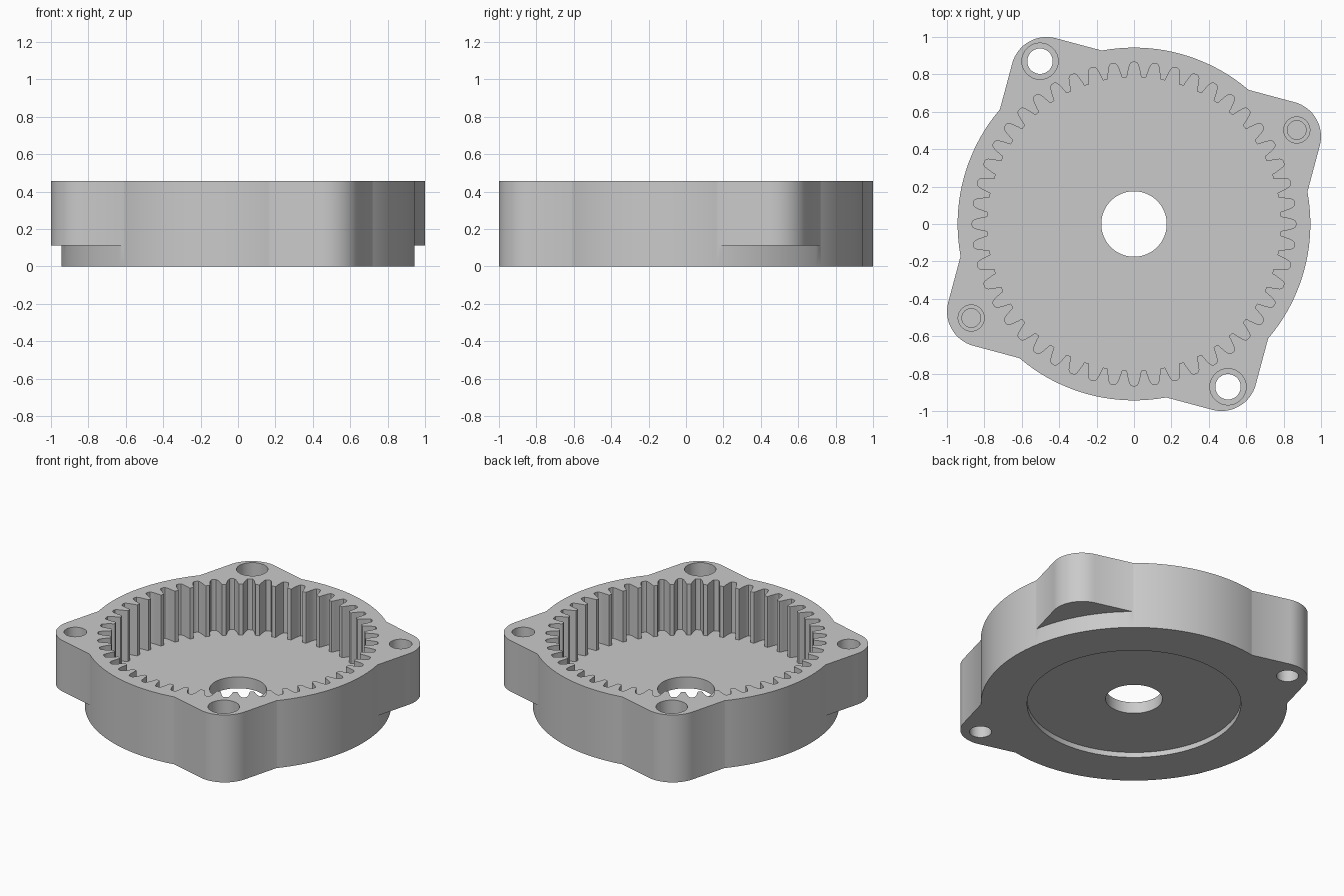
import bpy, bmesh
from math import cos, sin, pi, radians

if "Cube" in bpy.data.objects:
    bpy.data.objects.remove(bpy.data.objects["Cube"])

HEIGHT, BODY_R = 0.458, 0.943
FLOOR_Z, EAR_Z = 0.112, 0.112
EAR_D, EAR_R = 0.935, 0.19
HOLE_D = 1.005
TEETH = 48

grey = bpy.data.materials.new("plain grey")
grey.use_nodes = True
grey.diffuse_color = (0.59, 0.59, 0.59, 1)
grey.node_tree.nodes["Principled BSDF"].inputs["Base Color"].default_value = (0.59, 0.59, 0.59, 1)


def prism(name, points, z0, z1):
    """Extrude a closed outline from z0 to z1."""
    bm = bmesh.new()
    base = bm.faces.new([bm.verts.new((x, y, z0)) for x, y in points])
    top = bmesh.ops.extrude_face_region(bm, geom=[base])["geom"]
    bmesh.ops.translate(bm, vec=(0, 0, z1 - z0),
                        verts=[g for g in top if isinstance(g, bmesh.types.BMVert)])
    bmesh.ops.recalc_face_normals(bm, faces=bm.faces)
    mesh = bpy.data.meshes.new(name)
    bm.to_mesh(mesh)
    bm.free()
    mesh.materials.append(grey)
    obj = bpy.data.objects.new(name, mesh)
    bpy.context.scene.collection.objects.link(obj)
    return obj


def circle(r, n, cx=0, cy=0):
    return [(cx + r * cos(2 * pi * i / n), cy + r * sin(2 * pi * i / n)) for i in range(n)]


def ear_outline(angle):
    """Rounded right-angle corner pointing outward along the angle."""
    arc = [radians(-45 + 90 * i / 16) for i in range(17)]
    pts = [(EAR_D + EAR_R * cos(a), EAR_R * sin(a)) for a in arc]
    x, y = pts[-1]
    reach = 0.198
    pts = [(x - reach, -y - reach)] + pts + [(x - reach, y + reach)]
    c, s = cos(angle), sin(angle)
    return [(px * c - py * s, px * s + py * c) for px, py in pts]


def gear_outline():
    """Pocket outline with a tooth gap centred on each pitch step."""
    half_gap = [(0.785, 0.050), (0.792, 0.046), (0.810, 0.041), (0.832, 0.034),
                (0.852, 0.026), (0.862, 0.018), (0.865, 0.009)]
    pts = []
    for i in range(TEETH):
        mid = 2 * pi * i / TEETH
        side = [(r, -a) for r, a in half_gap] + [(r, a) for r, a in reversed(half_gap)]
        pts += [(r * cos(mid + a), r * sin(mid + a)) for r, a in side]
    return pts


def combine(target, tool, operation):
    """Apply a boolean and discard the tool."""
    mod = target.modifiers.new("combine", "BOOLEAN")
    mod.operation, mod.object, mod.solver = operation, tool, "EXACT"
    graph = bpy.context.evaluated_depsgraph_get()
    mesh = bpy.data.meshes.new_from_object(target.evaluated_get(graph))
    target.modifiers.clear()
    target.data = mesh
    bpy.data.objects.remove(tool)


# Round body with two full-height ears and two raised ears
housing = prism("ring_gear_housing", circle(BODY_R, 144), 0, HEIGHT)
ears = [(30, False), (120, True), (210, False), (300, True)]
for deg, full in ears:
    combine(housing, prism("ear", ear_outline(radians(deg)), 0 if full else EAR_Z, HEIGHT), "UNION")

# Toothed pocket, centre bore and shallow recess underneath
cutters = [("gear_pocket", gear_outline(), FLOOR_Z, 1),
           ("bottom_recess", circle(0.658, 96), -1, 0.035),
           ("centre_bore", circle(0.175, 64), -1, 1)]

# Counterbored through holes and stepped blind holes in the ears
for deg, full in ears:
    cx, cy = HOLE_D * cos(radians(deg)), HOLE_D * sin(radians(deg))
    if full:
        cutters += [("counterbore", circle(0.097, 32, cx, cy), 0.2, 1),
                    ("bolt_hole", circle(0.068, 32, cx, cy), -1, 1)]
    else:
        cutters += [("blind_hole", circle(0.07, 32, cx, cy), 0.22, 1),
                    ("pilot_hole", circle(0.05, 32, cx, cy), 0.16, 1)]
for cutter in cutters:
    combine(housing, prism(*cutter), "DIFFERENCE")

# Smooth round walls, crisp rims
bpy.ops.object.select_all(action="DESELECT")
housing.select_set(True)
bpy.context.view_layer.objects.active = housing
bpy.ops.object.shade_smooth_by_angle(angle=radians(30))
